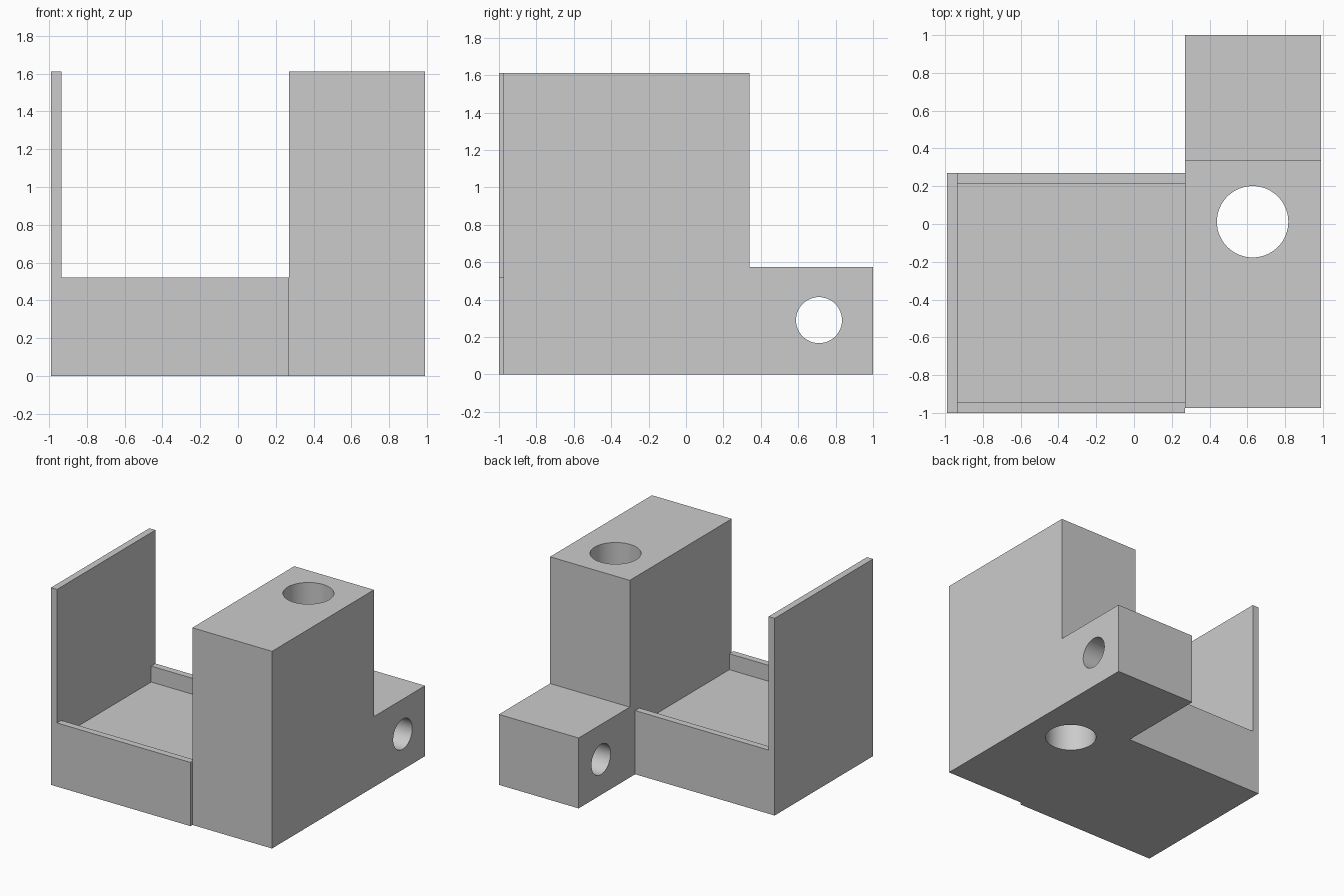
import bpy
import bmesh
import math
from mathutils import Vector

default_cube = bpy.data.objects.get("Cube")
if default_cube:
    bpy.data.objects.remove(default_cube, do_unlink=True)

grey = bpy.data.materials.new("plain grey")
grey.use_nodes = True
GREY = (0.6, 0.6, 0.6, 1)
grey.diffuse_color = GREY
grey.node_tree.nodes["Principled BSDF"].inputs["Base Color"].default_value = GREY


def prism(name, profile, sweep):
    """Extrude a closed outline of 3D points along a vector."""
    bm = bmesh.new()
    face = bm.faces.new([bm.verts.new(p) for p in profile])
    moved = bmesh.ops.extrude_face_region(bm, geom=[face])["geom"]
    verts = [v for v in moved if isinstance(v, bmesh.types.BMVert)]
    bmesh.ops.translate(bm, verts=verts, vec=Vector(sweep))
    bmesh.ops.recalc_face_normals(bm, faces=bm.faces)
    mesh = bpy.data.meshes.new(name)
    bm.to_mesh(mesh)
    bm.free()
    mesh.materials.append(grey)
    obj = bpy.data.objects.new(name, mesh)
    bpy.context.collection.objects.link(obj)
    return obj


def cylinder(name, centre, radius, rotation=(0, 0, 0)):
    bpy.ops.mesh.primitive_cylinder_add(vertices=64, radius=radius, depth=4,
                                        location=centre, rotation=rotation)
    obj = bpy.context.object
    obj.name = name
    obj.data.materials.append(grey)
    return obj


def cut(target, cutter):
    """Subtract the cutter from the target, then discard it."""
    cutter.hide_render = True
    mod = target.modifiers.new("cut", "BOOLEAN")
    mod.operation = "DIFFERENCE"
    mod.solver = "EXACT"
    mod.object = cutter
    bpy.context.view_layer.objects.active = target
    bpy.ops.object.modifier_apply(modifier=mod.name)
    bpy.data.objects.remove(cutter, do_unlink=True)


# Shared dimensions
LEFT, JOINT, RIGHT = -0.99, 0.27, 0.99
TOP, WALL = 1.61, 0.055
TRAY_FRONT, TRAY_BACK, TRAY_TOP, TRAY_FLOOR = -1.0, 0.27, 0.52, 0.39
BLOCK_FRONT, STEP, BLOCK_BACK, STEP_TOP = -0.975, 0.34, 1.0, 0.575

# Tray with its tall side wall: L outline swept front to back
outline = [(LEFT, 0), (JOINT, 0), (JOINT, TRAY_TOP),
           (LEFT + WALL, TRAY_TOP), (LEFT + WALL, TOP), (LEFT, TOP)]
tray = prism("tray", [(x, TRAY_FRONT, z) for x, z in outline],
             (0, TRAY_BACK - TRAY_FRONT, 0))

# Shallow pocket between the front and back lips
x0, x1 = LEFT + WALL, JOINT + 0.1
y0, y1 = TRAY_FRONT + WALL, TRAY_BACK - WALL
pocket = prism("pocket_cutter",
               [(x, y, TRAY_FLOOR) for x, y in ((x0, y0), (x1, y0), (x1, y1), (x0, y1))],
               (0, 0, 0.5))
cut(tray, pocket)

# Stepped block: outline swept sideways
outline = [(BLOCK_FRONT, 0), (BLOCK_BACK, 0), (BLOCK_BACK, STEP_TOP),
           (STEP, STEP_TOP), (STEP, TOP), (BLOCK_FRONT, TOP)]
block = prism("stepped_block", [(JOINT, y, z) for y, z in outline],
              (RIGHT - JOINT, 0, 0))

# Vertical bore and sideways bore
cut(block, cylinder("vertical_cutter", (0.628, 0.012, 0.8), 0.189))
cut(block, cylinder("sideways_cutter", (0.628, 0.711, 0.29), 0.123,
                    (0, math.pi / 2, 0)))

# Smooth bores, sharp corners
bpy.ops.object.select_all(action="DESELECT")
for obj in (tray, block):
    obj.select_set(True)
bpy.context.view_layer.objects.active = block
bpy.ops.object.shade_smooth_by_angle(angle=math.radians(30))
